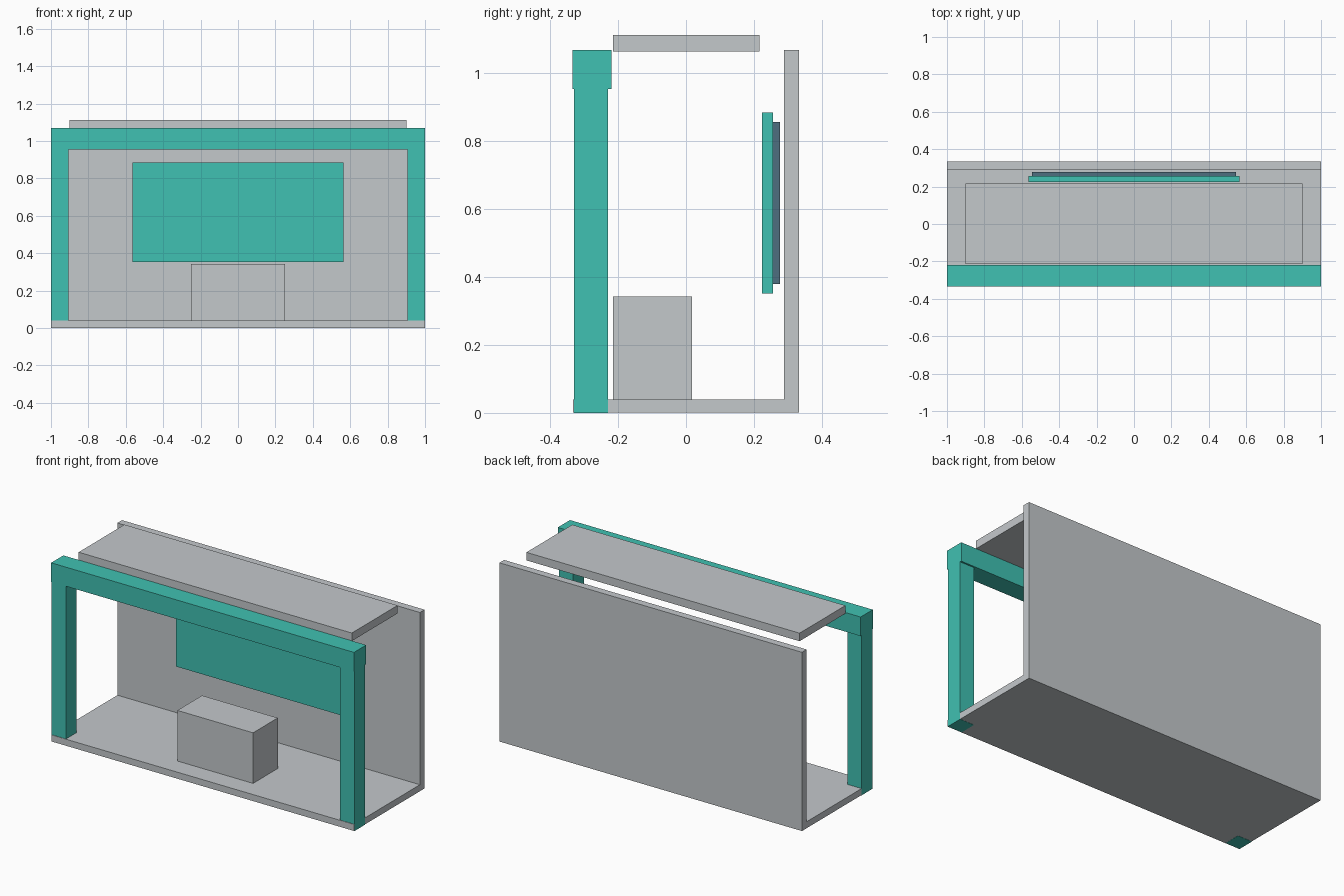
import bpy
import bmesh

if "Cube" in bpy.data.objects:
    bpy.data.objects.remove(bpy.data.objects["Cube"], do_unlink=True)


def make_material(name, rgb):
    mat = bpy.data.materials.new(name)
    mat.use_nodes = True
    color = (*rgb, 1.0)
    mat.diffuse_color = color
    mat.node_tree.nodes["Principled BSDF"].inputs["Base Color"].default_value = color
    return mat


GREY = make_material("light grey", (0.55, 0.58, 0.60))
TEAL = make_material("teal", (0.051, 0.533, 0.445))
SLATE = make_material("slate blue", (0.076, 0.156, 0.216))


def extrude_profile(name, profile, x0, x1, mat):
    """Extrude a closed (y, z) outline along x."""
    bm = bmesh.new()
    face = bm.faces.new([bm.verts.new((x0, y, z)) for y, z in profile])
    result = bmesh.ops.extrude_face_region(bm, geom=[face])
    moved = [v for v in result["geom"] if isinstance(v, bmesh.types.BMVert)]
    bmesh.ops.translate(bm, verts=moved, vec=(x1 - x0, 0, 0))
    bmesh.ops.recalc_face_normals(bm, faces=bm.faces)
    mesh = bpy.data.meshes.new(name)
    bm.to_mesh(mesh)
    bm.free()
    mesh.materials.append(mat)
    obj = bpy.data.objects.new(name, mesh)
    bpy.context.collection.objects.link(obj)
    return obj


def box(name, x, y, z, mat):
    outline = [(y[0], z[0]), (y[1], z[0]), (y[1], z[1]), (y[0], z[1])]
    return extrude_profile(name, outline, x[0], x[1], mat)


# Floor and back wall in one L-shaped piece, a hair inside the legs
extrude_profile(
    "floor_and_back_wall",
    [(-0.332, 0.001), (0.333, 0.001), (0.333, 1.068),
     (0.289, 1.068), (0.289, 0.04), (-0.332, 0.04)],
    -0.999, 0.999, GREY)

# Front frame: two legs and a beam
for side, x in (("left", (0.905, 1.0)), ("right", (-1.0, -0.905))):
    box(f"{side}_leg", x, (-0.329, -0.229), (0.0, 0.955), TEAL)
box("front_beam", (-1.0, 1.0), (-0.334, -0.219), (0.954, 1.068), TEAL)

# Roof panel
box("roof_panel", (-0.902, 0.902), (-0.215, 0.217), (1.064, 1.112), GREY)

# Counter standing on the floor
box("counter", (-0.25, 0.25), (-0.215, 0.018), (0.04, 0.342), GREY)

# Display board with its backing plate
box("display_board", (-0.565, 0.565), (0.224, 0.256), (0.352, 0.884), TEAL)
box("board_backing", (-0.545, 0.545), (0.256, 0.277), (0.38, 0.856), SLATE)
